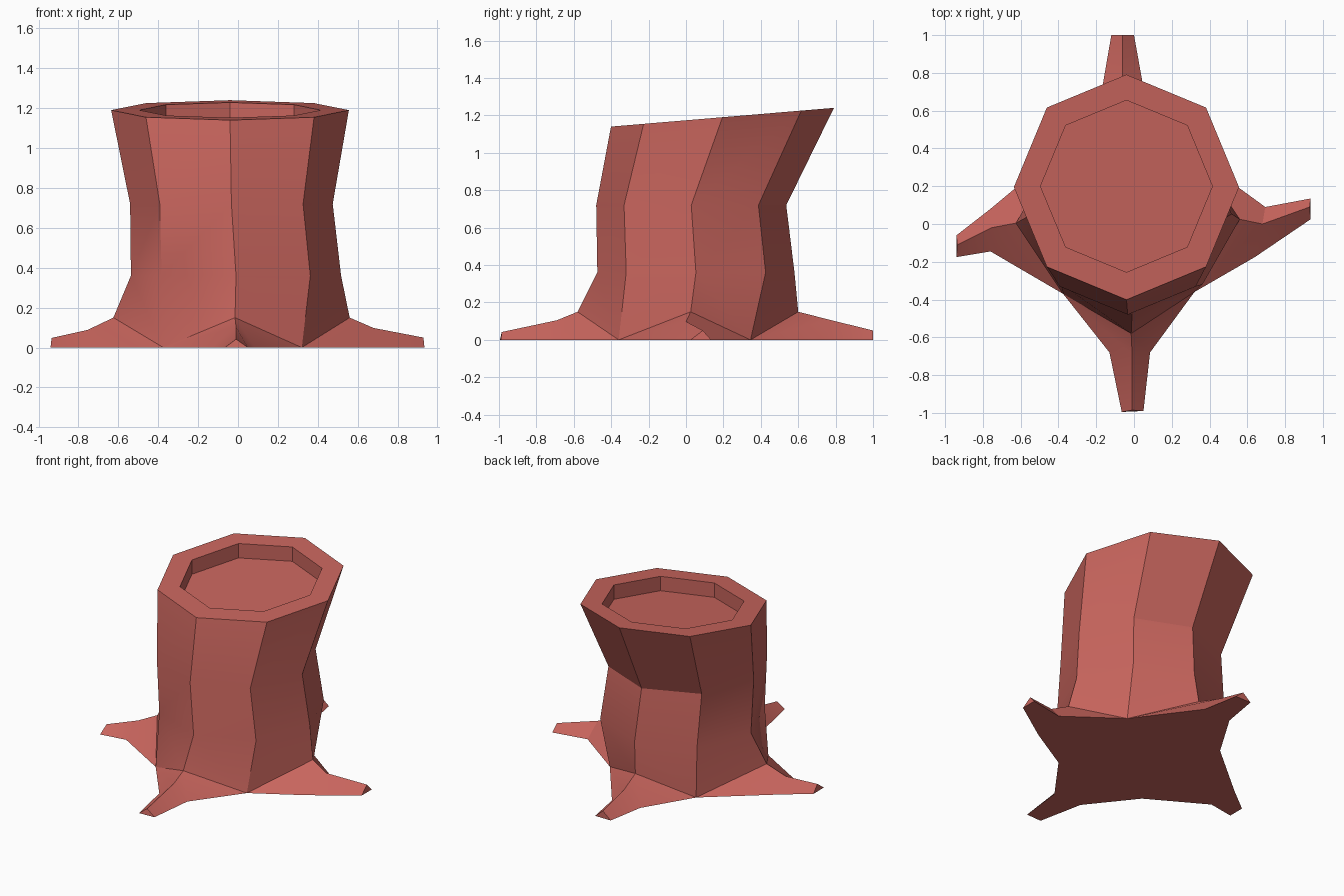
import bpy, bmesh, math

if "Cube" in bpy.data.objects:
    bpy.data.objects.remove(bpy.data.objects["Cube"])

bark = bpy.data.materials.new("red_bark")
bark.diffuse_color = (0.58, 0.13, 0.11, 1)
bark.use_nodes = True
bark.node_tree.nodes["Principled BSDF"].inputs["Base Color"].default_value = bark.diffuse_color

bm = bmesh.new()


def ring(cx, cy, r, z):
    """Eight points, starting at the front and running counter-clockwise."""
    pts = []
    for i in range(8):
        a = math.radians(-90 + 45 * i)
        x, y = cx + r * math.cos(a), cy + r * math.sin(a)
        pts.append(bm.verts.new((x, y, z(y) if callable(z) else z)))
    return pts


def bridge(a, b):
    for i in range(8):
        j = (i + 1) % 8
        bm.faces.new((a[i], a[j], b[j], b[i]))


def cut_plane(y):
    return 1.174 + 0.084 * y


# Trunk with a sloping cut and a shallow recess in the top
rings = [ring(-0.01, 0.053, 0.527, 0.36),
         ring(-0.033, 0.028, 0.508, 0.72),
         ring(-0.04, 0.195, 0.596, cut_plane),
         ring(-0.04, 0.2, 0.455, cut_plane),
         ring(-0.04, 0.2, 0.455, lambda y: cut_plane(y) - 0.1)]
for lower, upper in zip(rings, rings[1:]):
    bridge(lower, upper)
bm.faces.new(rings[-1])
base = rings[0]

# Each root: ridge at trunk, then (ridge, side, side) at its middle and tip
roots = [
    ((-0.015, -0.58, 0.15),
     [(-0.01, -0.69, 0.105), (-0.13, -0.68, 0), (0.085, -0.68, 0)],
     [(-0.01, -0.985, 0.042), (-0.065, -0.995, 0), (0.05, -0.99, 0)]),
    ((0.56, 0.025, 0.15),
     [(0.68, 0.0, 0.098), (0.64, -0.175, 0), (0.695, 0.09, 0)],
     [(0.93, 0.09, 0.05), (0.935, 0.025, 0), (0.935, 0.135, 0)]),
    ((-0.03, 0.60, 0.15),
     [(-0.06, 0.77, 0.107), (0.045, 0.75, 0), (-0.165, 0.74, 0)],
     [(-0.06, 1.0, 0.05), (0.0, 1.0, 0), (-0.12, 1.0, 0)]),
    ((-0.625, 0.005, 0.15),
     [(-0.755, -0.02, 0.088), (-0.76, 0.08, 0), (-0.76, -0.145, 0)],
     [(-0.935, -0.11, 0.048), (-0.94, -0.06, 0), (-0.94, -0.175, 0)]),
]
# Ground points between neighbouring roots
valleys = [bm.verts.new((x, y, 0)) for x, y in
           ((0.32, -0.36), (0.345, 0.345), (-0.365, 0.41), (-0.375, -0.37))]

outline = []
for i, (top, mid, tip) in enumerate(roots):
    r = bm.verts.new(top)
    m, ma, mb = [bm.verts.new(p) for p in mid]
    t, ta, tb = [bm.verts.new(p) for p in tip]
    va, vb = valleys[i - 1], valleys[i]
    c, da, db = base[2 * i], base[2 * i - 1], base[2 * i + 1]
    bm.faces.new((da, va, r, c))
    bm.faces.new((c, r, vb, db))
    bm.faces.new((va, ma, m, r))
    bm.faces.new((r, m, mb, vb))
    bm.faces.new((ma, ta, t, m))
    bm.faces.new((m, t, tb, mb))
    bm.faces.new((ta, tb, t))
    outline += [ma, ta, tb, mb, vb]

# Flat underside
bm.faces.new(list(reversed(outline)))
bmesh.ops.recalc_face_normals(bm, faces=bm.faces)

mesh = bpy.data.meshes.new("tree_stump")
bm.to_mesh(mesh)
bm.free()
mesh.materials.append(bark)
stump = bpy.data.objects.new("tree_stump", mesh)
bpy.context.collection.objects.link(stump)
bpy.context.view_layer.objects.active = stump
stump.select_set(True)
bpy.ops.object.shade_smooth_by_angle(angle=math.radians(30))
